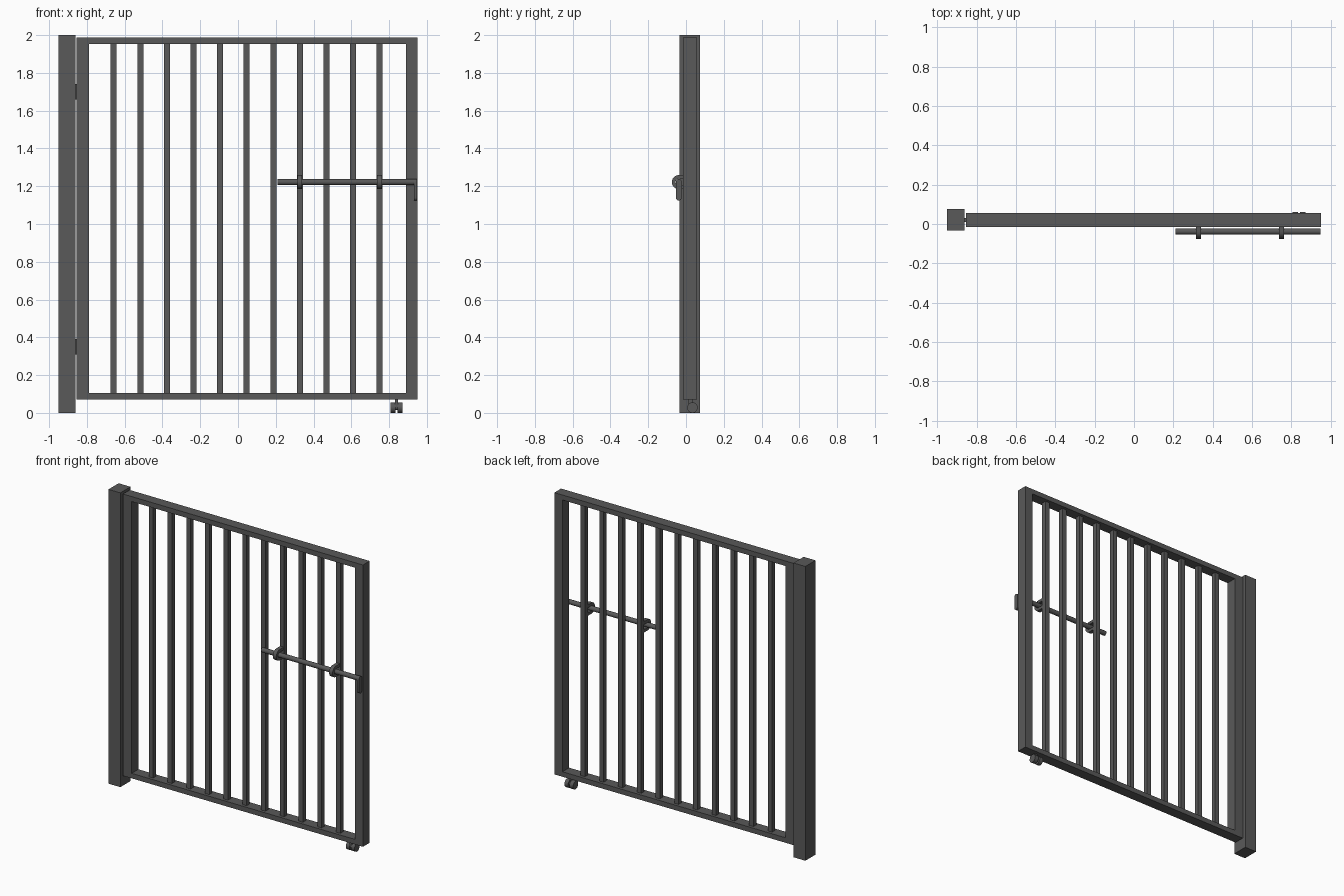
import bpy
import bmesh
import math
from mathutils import Matrix, Vector

cube = bpy.data.objects.get("Cube")
if cube:
    bpy.data.objects.remove(cube, do_unlink=True)

steel = bpy.data.materials.new("dark grey steel")
steel.use_nodes = True
colour = (0.1, 0.1, 0.1, 1)
steel.diffuse_color = colour
steel.node_tree.nodes["Principled BSDF"].inputs["Base Color"].default_value = colour


def finish(name, bm, smooth=False):
    bmesh.ops.recalc_face_normals(bm, faces=bm.faces)
    mesh = bpy.data.meshes.new(name)
    bm.to_mesh(mesh)
    bm.free()
    mesh.materials.append(steel)
    obj = bpy.data.objects.new(name, mesh)
    bpy.context.collection.objects.link(obj)
    if smooth:
        bpy.ops.object.select_all(action="DESELECT")
        obj.select_set(True)
        bpy.context.view_layer.objects.active = obj
        bpy.ops.object.shade_smooth_by_angle(angle=math.radians(40))
    return obj


def box(name, low, high):
    low, high = Vector(low), Vector(high)
    bm = bmesh.new()
    place = Matrix.Translation((low + high) / 2) @ Matrix.Diagonal((*(high - low), 1))
    bmesh.ops.create_cube(bm, size=1, matrix=place)
    return finish(name, bm)


def rod(name, x0, x1, y, z, radius, sides=20):
    """Cylinder lying along x."""
    bm = bmesh.new()
    place = Matrix.Translation(((x0 + x1) / 2, y, z)) @ Matrix.Rotation(math.pi / 2, 4, "Y")
    bmesh.ops.create_cone(bm, cap_ends=True, segments=sides, radius1=radius,
                          radius2=radius, depth=x1 - x0, matrix=place)
    return finish(name, bm, True)


def plate(name, x0, x1, outline):
    """Extrude a y-z outline along x."""
    bm = bmesh.new()
    face = bm.faces.new([bm.verts.new((x0, y, z)) for y, z in outline])
    side = bmesh.ops.extrude_face_region(bm, geom=[face])
    moved = [v for v in side["geom"] if isinstance(v, bmesh.types.BMVert)]
    bmesh.ops.translate(bm, verts=moved, vec=(x1 - x0, 0, 0))
    return finish(name, bm, True)


def arc(y, z, radius, start, end, steps=12):
    angles = [math.radians(start + (end - start) * i / steps) for i in range(steps + 1)]
    return [(y + radius * math.cos(a), z + radius * math.sin(a)) for a in angles]


# Post and gate frame
FRONT, BACK = -0.015, 0.057
BOTTOM, TOP, RAIL = 0.072, 1.987, 0.034
box("hinge_post", (-0.95, -0.034, 0), (-0.861, 0.075, 2))
box("hinge_stile", (-0.855, FRONT, BOTTOM), (-0.789, BACK, TOP))
box("latch_stile", (0.889, FRONT, BOTTOM), (0.95, BACK, TOP))
box("bottom_rail", (-0.789, FRONT, BOTTOM), (0.889, BACK, BOTTOM + RAIL))
box("top_rail", (-0.789, FRONT, TOP - RAIL), (0.889, BACK, TOP))
for z, name in ((0.35, "lower_hinge"), (1.7, "upper_hinge")):
    box(name, (-0.865, 0.01, z - 0.04), (-0.85, 0.03, z + 0.04))

# Upright bars
for i in range(11):
    x = -0.658 + 0.1408 * i
    box(f"bar_{i + 1}", (x - 0.016, 0.005, BOTTOM + RAIL), (x + 0.016, 0.037, TOP - RAIL))

# Sliding bolt with its handle and two U-shaped brackets
BOLT_Y, BOLT_Z = -0.038, 1.222
rod("bolt", 0.21, 0.948, BOLT_Y, BOLT_Z, 0.016)
plate("bolt_handle", 0.932, 0.948,
      arc(BOLT_Y, BOLT_Z, 0.016, 0, 180) + arc(BOLT_Y, 1.139, 0.015, 180, 360))
for x, name in ((0.327, "inner_bracket"), (0.75, "outer_bracket")):
    outer = arc(BOLT_Y, BOLT_Z, 0.037, 90, 270)
    inner = arc(BOLT_Y, BOLT_Z, 0.017, 270, 90)
    wall = 0.006
    plate(name, x - 0.013, x + 0.013,
          [(wall, BOLT_Z + 0.037)] + outer + [(wall, BOLT_Z - 0.037),
          (wall, BOLT_Z - 0.017)] + inner + [(wall, BOLT_Z + 0.017)])

# Twin-wheel caster
for x, name in ((0.82, "left_wheel"), (0.858, "right_wheel")):
    rod(name, x - 0.0135, x + 0.0135, 0.034, 0.028, 0.028)
rod("caster_axle", 0.83, 0.85, 0.034, 0.03, 0.016)
box("caster_stem", (0.83, 0.012, 0.03), (0.848, 0.034, BOTTOM))
